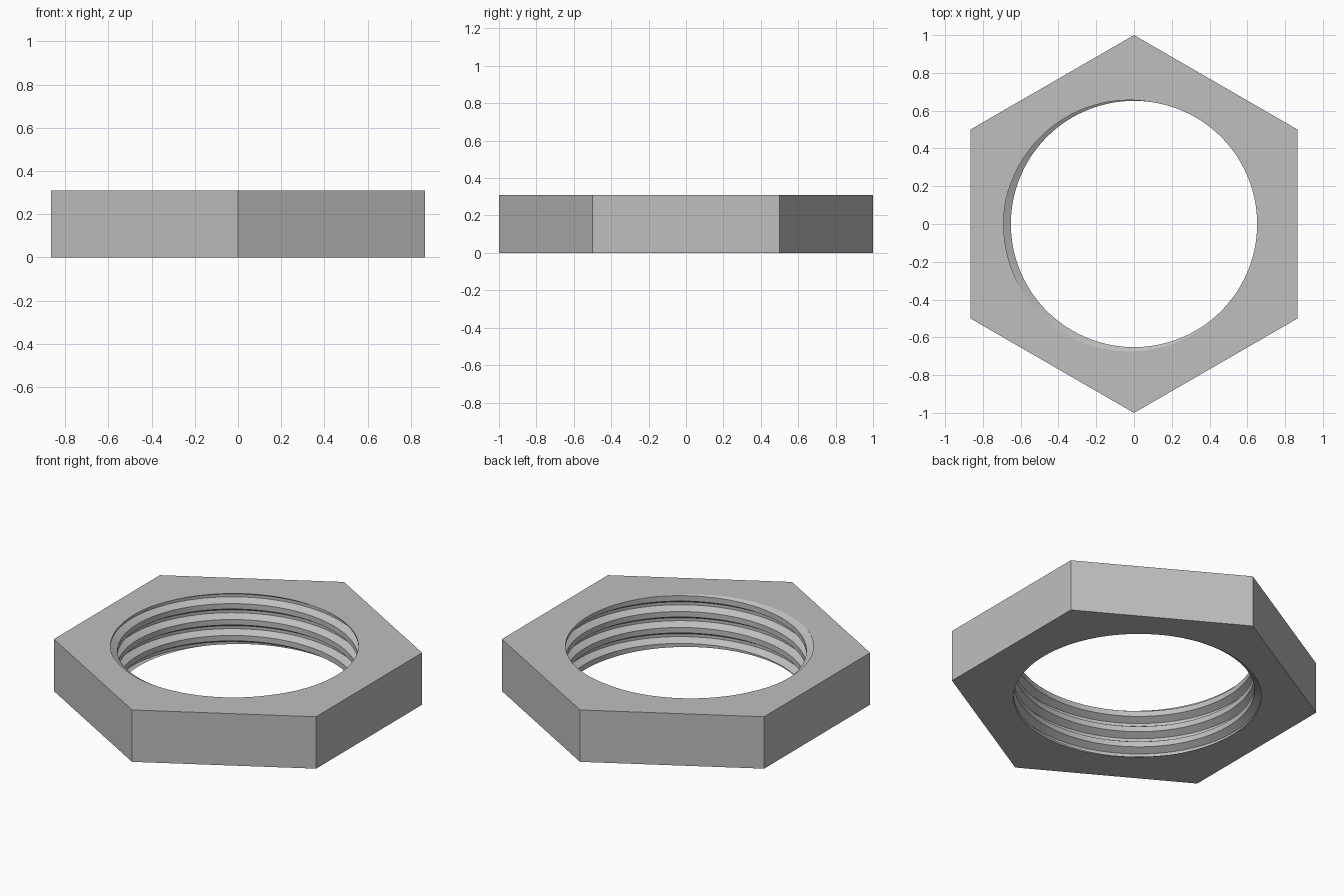
import bpy, bmesh
from math import cos, sin, pi, radians

cube = bpy.data.objects.get("Cube")
if cube:
    bpy.data.objects.remove(cube)

HEIGHT, PITCH = 0.31, 0.095
R_MINOR, R_MAJOR = 0.652, 0.69
SEGMENTS, TURNS = 120, 9
# One thread pitch: (radius, fraction of the pitch)
GROOVE = [(R_MINOR, 0), (R_MAJOR, 0.24), (R_MAJOR, 0.42), (R_MINOR, 0.66)]
START = HEIGHT - PITCH * 5.89

steel = bpy.data.materials.new("steel grey")
steel.use_nodes = True
steel.diffuse_color = (0.52, 0.52, 0.52, 1)
steel.node_tree.nodes["Principled BSDF"].inputs["Base Color"].default_value = (0.52, 0.52, 0.52, 1)

bm = bmesh.new()

# Helical thread surface, longer than the nut
columns = []
for i in range(SEGMENTS + 1):
    turn = i / SEGMENTS
    a = 2 * pi * turn
    columns.append([bm.verts.new((r * cos(a), r * sin(a), START + PITCH * (k + f + turn)))
                    for k in range(TURNS) for r, f in GROOVE])
for a, b in zip(columns, columns[1:]):
    for j in range(len(a) - 1):
        bm.faces.new((a[j], b[j], b[j + 1], a[j + 1]))
bmesh.ops.remove_doubles(bm, verts=bm.verts[:], dist=1e-4)

# Trim the thread flush with both faces of the nut
rims = []
for z, up in ((0, -1), (HEIGHT, 1)):
    bmesh.ops.bisect_plane(bm, geom=bm.verts[:] + bm.edges[:] + bm.faces[:], dist=1e-5,
                           plane_co=(0, 0, z), plane_no=(0, 0, up), clear_outer=True)
for z in (0, HEIGHT):
    rims.append([e for e in bm.edges if e.is_boundary
                 and all(abs(v.co.z - z) < 1e-4 for v in e.verts)])

# Hexagonal outline, flat end faces and side walls
rings = []
for z, rim in zip((0, HEIGHT), rims):
    ring = [bm.verts.new((cos(radians(30 + 60 * i)), sin(radians(30 + 60 * i)), z))
            for i in range(6)]
    outline = [bm.edges.new((ring[i], ring[(i + 1) % 6])) for i in range(6)]
    bmesh.ops.triangle_fill(bm, edges=rim + outline, use_beauty=True, normal=(0, 0, 1))
    rings.append(ring)
low, high = rings
for i in range(6):
    j = (i + 1) % 6
    bm.faces.new((low[i], low[j], high[j], high[i]))
bmesh.ops.recalc_face_normals(bm, faces=bm.faces[:])

mesh = bpy.data.meshes.new("hex_nut")
bm.to_mesh(mesh)
bm.free()
mesh.materials.append(steel)
nut = bpy.data.objects.new("hex_nut", mesh)
bpy.context.collection.objects.link(nut)

bpy.ops.object.select_all(action='DESELECT')
nut.select_set(True)
bpy.context.view_layer.objects.active = nut
bpy.ops.object.shade_smooth_by_angle(angle=radians(25))
